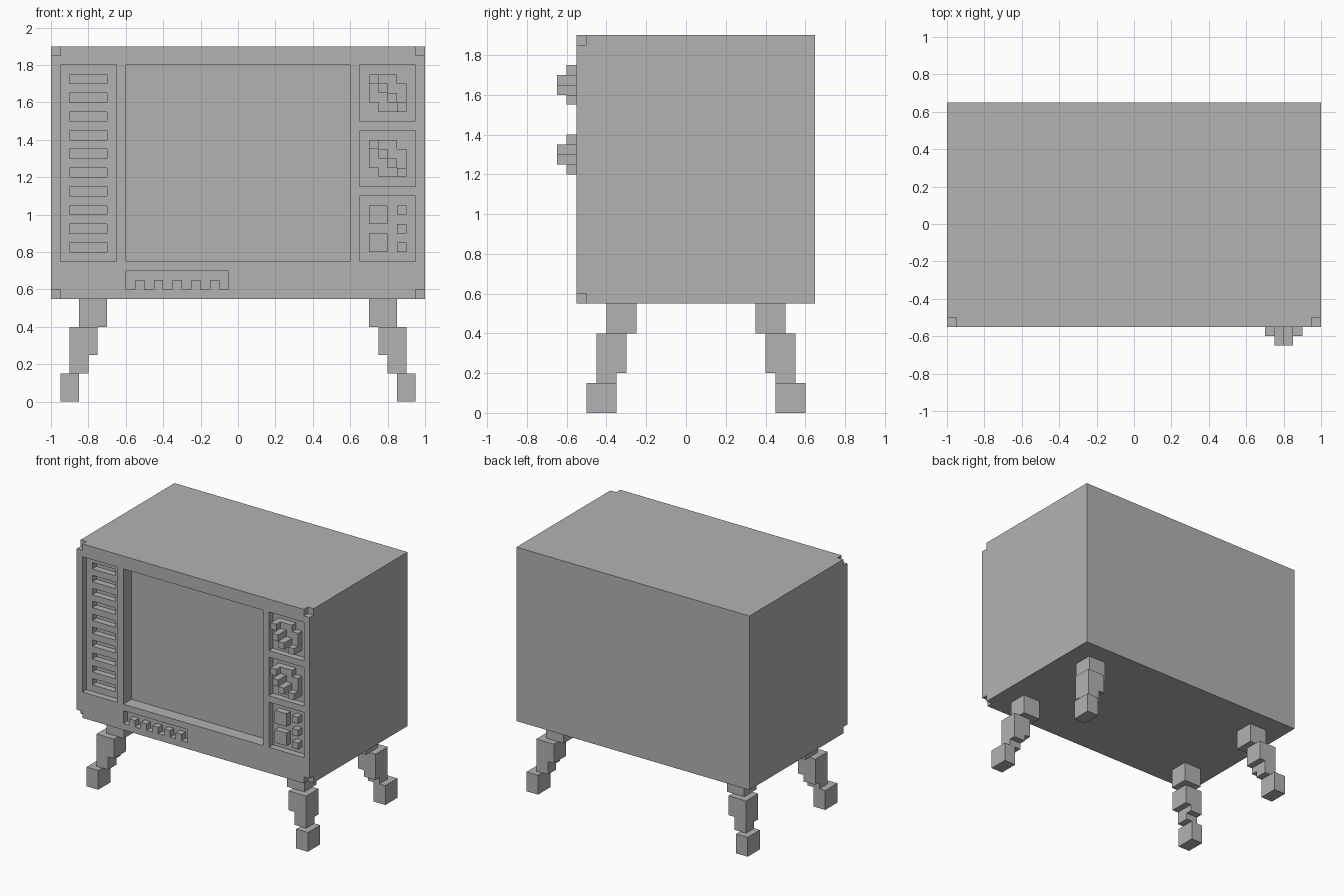
import bpy
import bmesh
from mathutils import Matrix, Vector

default = bpy.data.objects.get("Cube")
if default:
    bpy.data.objects.remove(default, do_unlink=True)

U = 0.05        # block size
FRONT = -0.55   # front face of the cabinet

grey = bpy.data.materials.new("plain grey")
grey.use_nodes = True
grey.diffuse_color = (0.45, 0.45, 0.45, 1)
grey.node_tree.nodes["Principled BSDF"].inputs["Base Color"].default_value = (0.45, 0.45, 0.45, 1)


def boxes(name, ranges):
    """One object made of boxes, each given as (x0, x1), (y0, y1), (z0, z1)."""
    bm = bmesh.new()
    for spans in ranges:
        centre = Vector([(a + b) / 2 for a, b in spans])
        size = [b - a for a, b in spans]
        bmesh.ops.create_cube(bm, size=1, matrix=Matrix.Translation(centre) @ Matrix.Diagonal((*size, 1)))
    mesh = bpy.data.meshes.new(name)
    bm.to_mesh(mesh)
    bm.free()
    mesh.materials.append(grey)
    obj = bpy.data.objects.new(name, mesh)
    bpy.context.collection.objects.link(obj)
    return obj


def cut(target, ranges):
    """Carve boxes out of the target."""
    cutter = boxes("cutter", ranges)
    cutter.hide_render = True
    mod = target.modifiers.new("cut", 'BOOLEAN')
    mod.operation = 'DIFFERENCE'
    mod.solver = 'EXACT'
    mod.object = cutter
    bpy.context.view_layer.objects.active = target
    bpy.ops.object.modifier_apply(modifier=mod.name)
    bpy.data.objects.remove(cutter, do_unlink=True)


def recess(x, z, depth):
    return x, (FRONT - U, FRONT + depth), z


# Cabinet with recessed screen, grille, two dial panels, button panel and strip
cabinet = boxes("cabinet", [((-1, 1), (FRONT, 0.65), (0.55, 1.9))])
cut(cabinet, [
    recess((-0.6, 0.6), (0.75, 1.8), 2 * U),
    recess((-0.95, -0.65), (0.75, 1.8), U),
    recess((0.65, 0.95), (1.5, 1.8), U),
    recess((0.65, 0.95), (1.15, 1.45), U),
    recess((0.65, 0.95), (0.75, 1.1), U),
    recess((-0.6, -0.05), (0.65, 0.7), U),
])

# Grille slots and the gaps between the strip keys
slots = [recess((-0.9, -0.7), (0.8 + 0.1 * i, 0.85 + 0.1 * i), 2 * U) for i in range(10)]
gaps = [recess((-0.6 + 0.1 * i, -0.55 + 0.1 * i), (0.6, 0.66), U) for i in range(6)]
cut(cabinet, slots + gaps)

# Notched front corners
cut(cabinet, [recess(x, z, U) for x in ((-1.1, -0.95), (0.95, 1.1))
              for z in ((0.4, 0.6), (1.85, 2.0))])


# Dials: round base, diagonal ridge and raised grip
def dial(name, z0):
    def cell(i0, i1, j0, j1, y0, y1):
        return ((0.7 + i0 * U, 0.7 + i1 * U), (y0, y1), (z0 + j0 * U, z0 + j1 * U))
    back, ridge, tip = FRONT + U, FRONT - U, FRONT - 2 * U
    parts = [cell(0, 1, 1, 4, FRONT, back), cell(1, 3, 0, 4, FRONT, back),
             cell(3, 4, 0, 3, FRONT, back)]
    for i in range(4):
        front = tip if i in (1, 2) else ridge
        parts.append(cell(i, i + 1, 3 - i, 4 - i, front, FRONT))
    boxes(name, parts)


dial("upper_dial", 1.55)
dial("lower_dial", 1.2)

# Buttons, flush with the cabinet front
depth = (FRONT, FRONT + U)
boxes("large_buttons", [((0.7, 0.8), depth, (z, z + 0.1)) for z in (0.8, 0.95)])
boxes("small_buttons", [((0.85, 0.9), depth, (z, z + U)) for z in (0.8, 0.9, 1.0)])

# Splayed stepped legs, mirrored to the four corners (y measured from the cabinet middle)
LEG = [
    ((0.7, 0.85), (0.3, 0.45), (0.4, 0.55)),
    ((0.75, 0.9), (0.35, 0.5), (0.25, 0.4)),
    ((0.8, 0.9), (0.35, 0.5), (0.2, 0.25)),
    ((0.8, 0.9), (0.4, 0.5), (0.15, 0.2)),
    ((0.85, 0.95), (0.4, 0.55), (0.0, 0.15)),
]


def flip(span, sign, offset=0.0):
    return tuple(sorted(sign * v + offset for v in span))


for side, sx in (("left", 1), ("right", -1)):
    for end, sy in (("front", -1), ("back", 1)):
        boxes(f"{end}_{side}_leg", [(flip(x, sx), flip(y, sy, 0.05), z) for x, y, z in LEG])
